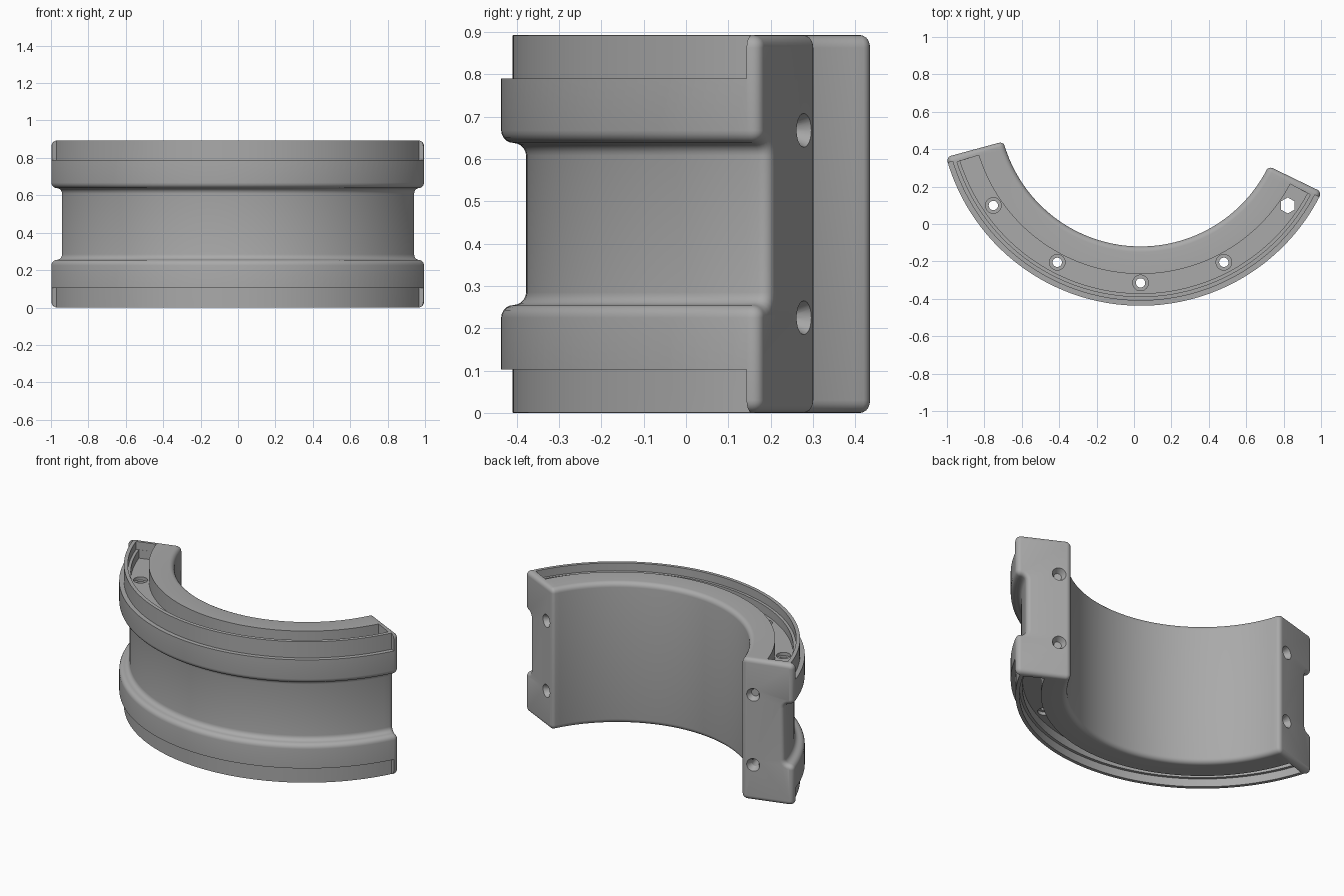
import bpy, bmesh, math
from math import sin, cos, pi, radians
from mathutils import Vector, Matrix

if "Cube" in bpy.data.objects:
    bpy.data.objects.remove(bpy.data.objects["Cube"])

# Main dimensions
CENTRE = Vector((0.035, 0.64, 0))
HEIGHT = 0.893
R_IN, R_OUT, R_WAIST = 0.76, 1.077, 1.018
R_STEP = 1.05
FLANGE = 0.255
RECESS = 0.103
START, END = radians(195.2), radians(334.2)
ROUND = 0.026

grey = bpy.data.materials.new("plain_grey")
grey.use_nodes = True
grey.diffuse_color = (0.4, 0.4, 0.4, 1)
grey.node_tree.nodes["Principled BSDF"].inputs["Base Color"].default_value = (0.4, 0.4, 0.4, 1)


def make_object(name, bm):
    bmesh.ops.recalc_face_normals(bm, faces=bm.faces)
    mesh = bpy.data.meshes.new(name)
    bm.to_mesh(mesh)
    bm.free()
    mesh.materials.append(grey)
    obj = bpy.data.objects.new(name, mesh)
    bpy.context.collection.objects.link(obj)
    return obj


def sweep(name, sections):
    """Join (angle, profile) sections round the arc centre, capping both ends."""
    bm = bmesh.new()
    rings = [[bm.verts.new(CENTRE + Vector((r * cos(a), r * sin(a), z))) for r, z in prof]
             for a, prof in sections]
    n = len(rings[0])
    for one, two in zip(rings, rings[1:]):
        for i in range(n):
            j = (i + 1) % n
            bm.faces.new((one[i], one[j], two[j], two[i]))
    bm.faces.new(rings[0])
    bm.faces.new(rings[-1])
    return make_object(name, bm)


def body_profile(inset, fillet, steps=5):
    """Waisted cross-section with rounded corners, shrunk by inset."""
    top = HEIGHT - FLANGE
    corners = [Vector(p) for p in (
        (R_IN, 0), (R_OUT, 0), (R_OUT, FLANGE), (R_WAIST, FLANGE),
        (R_WAIST, top), (R_OUT, top), (R_OUT, HEIGHT), (R_IN, HEIGHT))]
    points = []
    for i, c in enumerate(corners):
        back = (corners[i - 1] - c).normalized()
        ahead = (corners[(i + 1) % len(corners)] - c).normalized()
        normal_in = Vector((back.y, -back.x))
        normal_out = Vector((-ahead.y, ahead.x))
        convex = normal_out.dot(back) > 0
        size = fillet - inset if convex else fillet + inset
        mid = c + (normal_in + normal_out) * inset + (back + ahead) * size
        for k in range(steps + 1):
            t = k / steps * pi / 2
            points.append(mid - (ahead * cos(t) + back * sin(t)) * size)
    return points


# Half-ring body with rounded end blocks
sections = []
ease = [k / 5 * pi / 2 for k in range(6)]
for t in ease:
    sections.append((START + ROUND * (1 - sin(t)) * -1 / 0.92 + ROUND / 0.92,
                     body_profile(ROUND * (1 - sin(t)) if t else ROUND, ROUND + 0.004)))
sections = [(START + ROUND / 0.92 * (1 - cos(t)),
             body_profile(ROUND * (1 - sin(t)), ROUND + 0.004)) for t in ease]
first, last = START + ROUND / 0.92, END - ROUND / 0.92
full = body_profile(0, ROUND + 0.004)
sections += [(first + (last - first) * k / 72, full) for k in range(1, 72)]
sections += [(END - ROUND / 0.92 * (1 - cos(t)),
              body_profile(ROUND * (1 - sin(t)), ROUND + 0.004)) for t in reversed(ease)]
body = sweep("half_ring_body", sections)

cutters = []


def arc_cutter(name, r0, r1, z0, z1, margin):
    a, b = START + margin / r1, END - margin / r1
    prof = [(r0, z0), (r1, z0), (r1, z1), (r0, z1)]
    cutters.append(sweep(name, [(a + (b - a) * k / 72, prof) for k in range(73)]))


def round_cutter(name, place, r0, r1, depth, sides=24):
    bm = bmesh.new()
    bmesh.ops.create_cone(bm, cap_ends=True, segments=sides, radius1=r0, radius2=r1,
                          depth=depth, matrix=place)
    cutters.append(make_object(name, bm))


# Rim steps, ledges and channels on top and bottom
for side in ("lower", "upper"):
    def span(depth):
        return (-0.1, depth) if side == "lower" else (HEIGHT - depth, HEIGHT + 0.1)
    arc_cutter(side + "_rim_step", R_STEP, 1.2, *span(RECESS), 0.035)
    arc_cutter(side + "_ledge", 0.95, 1.028, *span(0.05), 0.04)
    arc_cutter(side + "_channel", 0.907, 1.011, *span(RECESS), 0.04)

# Upright bolt holes, the last one six-sided
for degrees in (214.5, 242.2, 270, 297.8, 325.5):
    a = radians(degrees)
    spot = CENTRE + Vector((0.955 * cos(a), 0.955 * sin(a), HEIGHT / 2))
    if degrees > 320:
        round_cutter("hex_hole", Matrix.Translation(spot), 0.043, 0.043, 2, 6)
        continue
    round_cutter("bolt_hole", Matrix.Translation(spot), 0.025, 0.025, 2)
    for z in (RECESS, HEIGHT - RECESS):
        spot.z = z
        round_cutter("bolt_seat", Matrix.Translation(spot), 0.042, 0.042, 0.04)

# Countersunk holes in both end faces
for a, sign in ((START, -1), (END, 1)):
    outward = Vector((-sin(a), cos(a), 0)) * sign
    turn = outward.to_track_quat('Z', 'Y').to_matrix().to_4x4()
    for z in (0.225, HEIGHT - 0.225):
        spot = CENTRE + Vector((0.83 * cos(a), 0.83 * sin(a), z))
        round_cutter("end_hole", Matrix.Translation(spot - outward * 0.05) @ turn, 0.022, 0.022, 0.2)
        round_cutter("end_countersink", Matrix.Translation(spot) @ turn, 0.022, 0.058, 0.07)

# Cut everything, then shade
bpy.ops.object.select_all(action='DESELECT')
bpy.context.view_layer.objects.active = body
body.select_set(True)
for cutter in cutters:
    cutter.hide_render = True
    mod = body.modifiers.new(cutter.name, 'BOOLEAN')
    mod.operation = 'DIFFERENCE'
    mod.solver = 'EXACT'
    mod.object = cutter
    bpy.ops.object.modifier_apply(modifier=mod.name)
for cutter in cutters:
    bpy.data.objects.remove(cutter)
bpy.ops.object.shade_smooth_by_angle(angle=radians(30))
